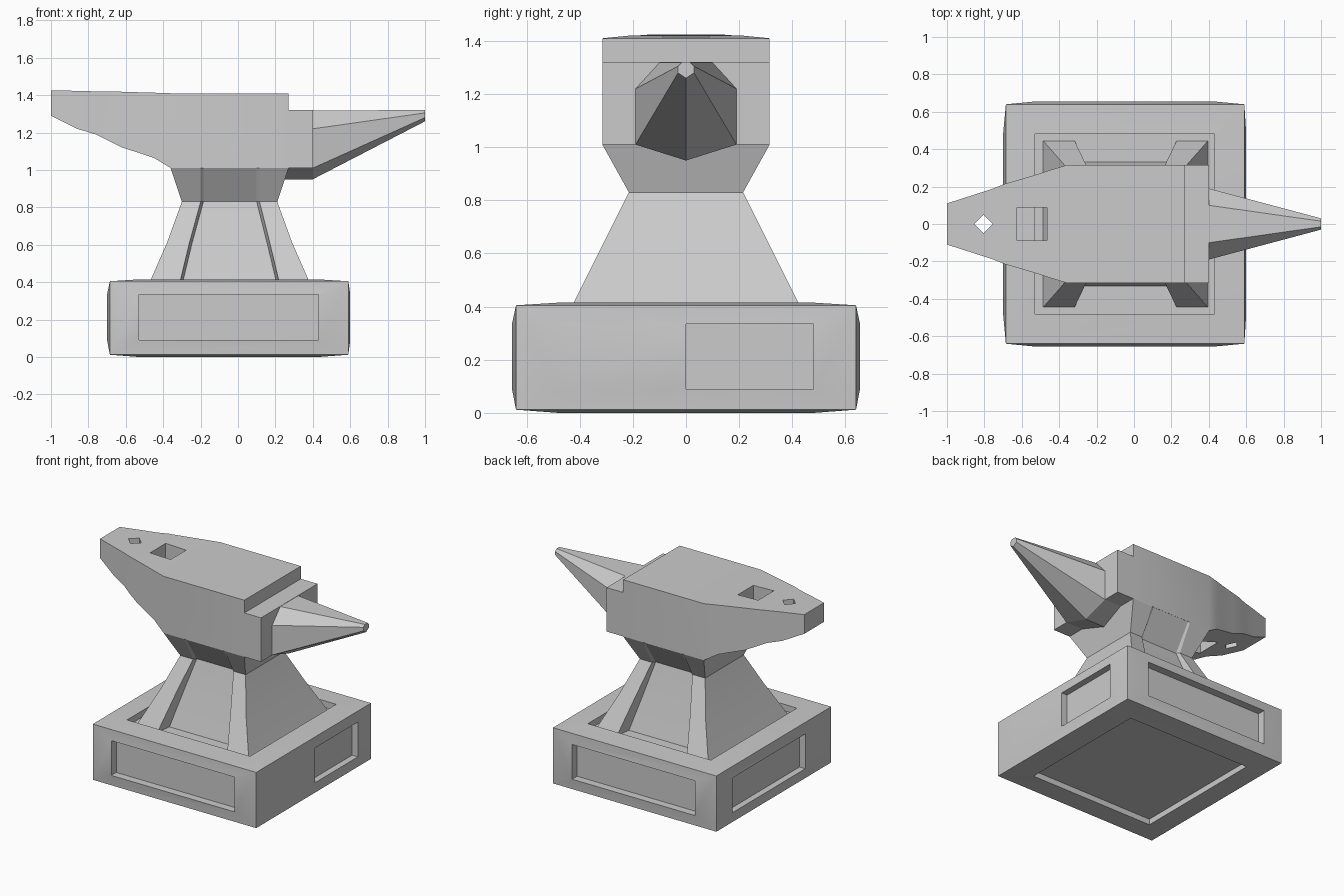
import bpy, bmesh
from mathutils import Matrix, Vector

if "Cube" in bpy.data.objects:
    bpy.data.objects.remove(bpy.data.objects["Cube"])


def finish(bm, name):
    bmesh.ops.recalc_face_normals(bm, faces=bm.faces)
    me = bpy.data.meshes.new(name)
    bm.to_mesh(me)
    bm.free()
    ob = bpy.data.objects.new(name, me)
    bpy.context.collection.objects.link(ob)
    return ob


def loft(name, rings):
    """Skin a list of matching cross-sections and cap both ends."""
    bm = bmesh.new()
    loops = [[bm.verts.new(p) for p in ring] for ring in rings]
    n = len(loops[0])
    for a, b in zip(loops, loops[1:]):
        for i in range(n):
            j = (i + 1) % n
            bm.faces.new((a[i], a[j], b[j], b[i]))
    bm.faces.new(loops[0][::-1])
    bm.faces.new(loops[-1])
    return finish(bm, name)


def box(name, x, y, z, turn=0.0):
    bm = bmesh.new()
    size = Vector((x[1] - x[0], y[1] - y[0], z[1] - z[0]))
    mid = Vector((sum(x), sum(y), sum(z))) / 2
    m = Matrix.Translation(mid) @ Matrix.Rotation(turn, 4, 'Z') @ Matrix.Diagonal(size).to_4x4()
    bmesh.ops.create_cube(bm, size=1, matrix=m)
    return finish(bm, name)


def activate(ob):
    for o in bpy.context.selected_objects:
        o.select_set(False)
    bpy.context.view_layer.objects.active = ob
    ob.select_set(True)


def cut(ob, cutters):
    activate(ob)
    for c in cutters:
        mod = ob.modifiers.new("cut", 'BOOLEAN')
        mod.operation = 'DIFFERENCE'
        mod.solver = 'EXACT'
        mod.object = c
        bpy.ops.object.modifier_apply(modifier=mod.name)
        bpy.data.objects.remove(c)


def smooth(ob, angle=0.53):
    activate(ob)
    bpy.ops.object.shade_smooth_by_angle(angle=angle)


# Base block: eight corners plus a slightly raised rectangle on each side
bm = bmesh.new()
corner = ((-0.685, 0.59), (-0.64, 0.64), (0.012, 0.405))
raised = ((-0.70, 0.60), (-0.655, 0.655), (0.0, 0.415))
panel = ((-0.53, 0.43), (-0.48, 0.48), (0.09, 0.335))
for i in range(2):
    for j in range(2):
        for k in range(2):
            bm.verts.new((corner[0][i], corner[1][j], corner[2][k]))
for axis in range(3):
    u, v = [a for a in range(3) if a != axis]
    for s in raised[axis]:
        for a in panel[u]:
            for b in panel[v]:
                p = [0, 0, 0]
                p[axis], p[u], p[v] = s, a, b
                bm.verts.new(p)
bmesh.ops.convex_hull(bm, input=bm.verts)
bmesh.ops.dissolve_limit(bm, angle_limit=0.01, verts=bm.verts, edges=bm.edges)
base = finish(bm, "base_block")

# Recessed panels on all six sides
px, py, pz = panel
cut(base, [
    box("front_recess", px, (-0.8, -0.60), pz),
    box("back_recess", px, (0.60, 0.8), pz),
    box("right_recess", (0.555, 0.8), (0.0, 0.48), pz),
    box("left_recess", (-0.9, -0.655), (-0.33, 0.48), pz),
    box("top_recess", px, py, (0.37, 0.6)),
    box("bottom_recess", px, py, (-0.2, 0.04)),
])
smooth(base)

# Waist: corner legs with a sunken panel front and back, flaring to the body
# z, left, right, half depth, panel left, panel right, panel half depth
levels = [
    (0.36, -0.49, 0.40, 0.45, -0.32, 0.23, 0.335),
    (0.61, -0.38, 0.29, 0.325, -0.26, 0.17, 0.255),
    (0.83, -0.30, 0.21, 0.215, -0.20, 0.115, 0.195),
    (1.01, -0.36, 0.27, 0.315, -0.20, 0.115, 0.314),
]
rings = []
for z, x0, x1, y, a, b, p in levels:
    half = [(x0, -y), (a, -y), (a + 0.015, -p), (b - 0.015, -p), (b, -y), (x1, -y)]
    ring = half + [(x, -yy) for x, yy in reversed(half)]
    rings.append([(x, yy, z) for x, yy in ring])
smooth(loft("waist", rings))

# Body with tapering heel: x, half width, underside, top
stations = [
    (-1.00, 0.11, 1.29, 1.425), (-0.86, 0.155, 1.22, 1.423),
    (-0.76, 0.187, 1.19, 1.42), (-0.69, 0.215, 1.155, 1.42),
    (-0.62, 0.235, 1.12, 1.418), (-0.52, 0.265, 1.088, 1.415),
    (-0.45, 0.288, 1.065, 1.413), (-0.36, 0.315, 1.01, 1.41),
    (0.27, 0.315, 1.01, 1.41),
]
body = loft("body", [[(x, -w, lo), (x, w, lo), (x, w, hi), (x, -w, hi)]
                     for x, w, lo, hi in stations])
# Square hole and diamond hole through the heel
cut(body, [
    box("square_hole", (-0.625, -0.465), (-0.087, 0.087), (0.9, 1.6)),
    box("diamond_hole", (-0.84, -0.77), (-0.035, 0.035), (0.9, 1.6), 0.7854),
])
smooth(body)

# Step between the face and the horn
box("step", (0.27, 0.40), (-0.315, 0.315), (1.01, 1.32))


# Horn with a keel that runs back under the step
def horn_ring(x, pts):
    return [(x, y, z) for y, z in pts] + [(x, -y, z) for y, z in reversed(pts) if y]


root = [(0, 0.95), (0.19, 1.01), (0.19, 1.22), (0.10, 1.318)]
tip = [(0, 1.26), (0.03, 1.28), (0.03, 1.305), (0.015, 1.32)]
loft("horn", [horn_ring(0.22, root), horn_ring(0.40, root), horn_ring(1.0, tip)])
